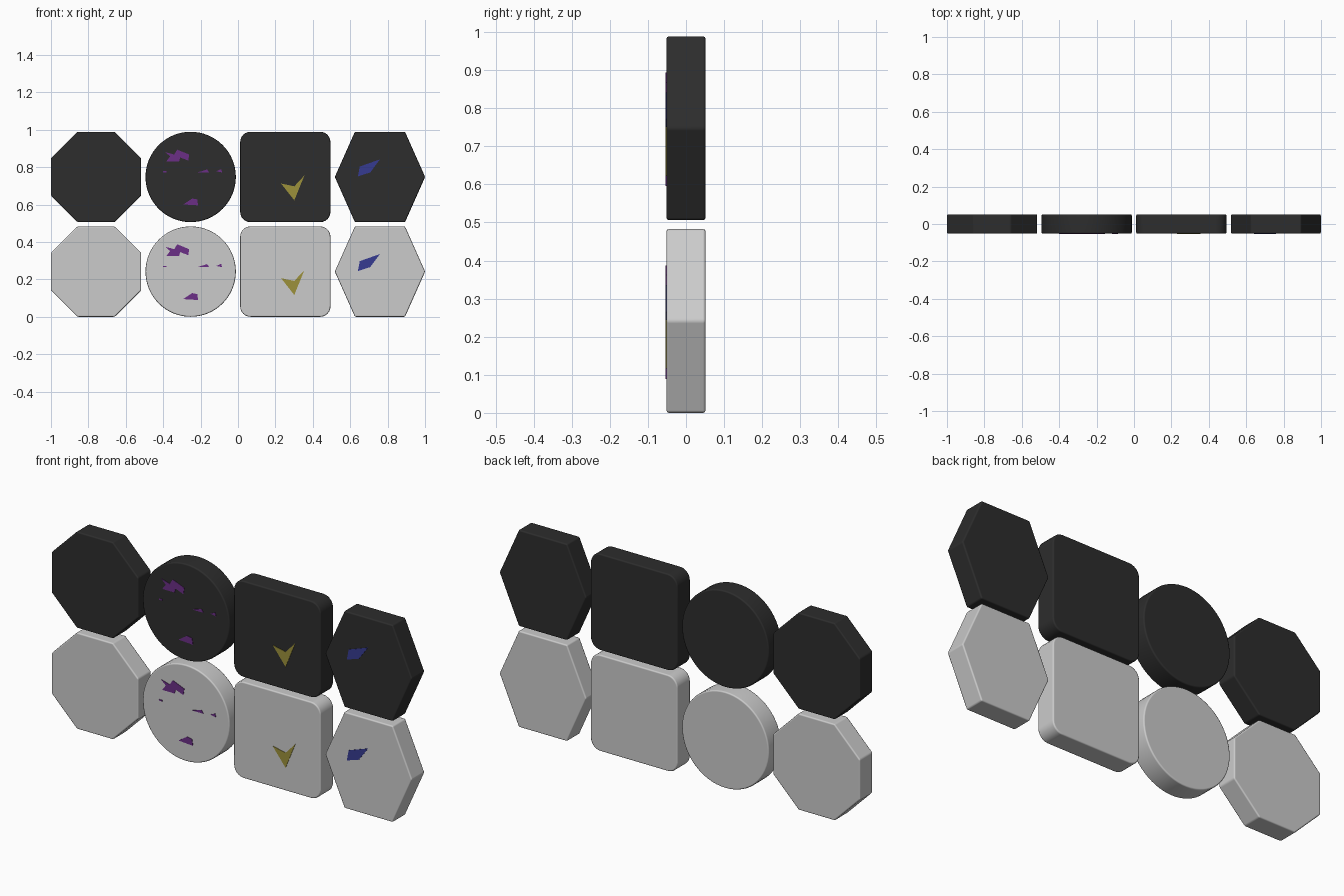
import bpy, bmesh, math

if "Cube" in bpy.data.objects:
    bpy.data.objects.remove(bpy.data.objects["Cube"])

R = 0.2415        # tile half size
T = 0.0515        # tile half thickness
PITCH = 0.506


def material(name, rgb):
    m = bpy.data.materials.new(name)
    m.diffuse_color = (*rgb, 1)
    m.use_nodes = True
    m.node_tree.nodes["Principled BSDF"].inputs["Base Color"].default_value = m.diffuse_color
    return m


def prism(name, pts, y0, y1, loc, mat=None):
    """Extrude an x-z outline from y0 (front) to y1 (back)."""
    bm = bmesh.new()
    face = bm.faces.new([bm.verts.new((x, y0, z)) for x, z in pts])
    ext = bmesh.ops.extrude_face_region(bm, geom=[face])
    bmesh.ops.translate(bm, vec=(0, y1 - y0, 0),
                        verts=[v for v in ext["geom"] if isinstance(v, bmesh.types.BMVert)])
    bmesh.ops.recalc_face_normals(bm, faces=bm.faces)
    me = bpy.data.meshes.new(name)
    bm.to_mesh(me)
    bm.free()
    ob = bpy.data.objects.new(name, me)
    ob.location = loc
    bpy.context.collection.objects.link(ob)
    if mat:
        me.materials.append(mat)
    return ob


def ring(n, r, start=0.0):
    return [(r * math.cos(start + i * math.tau / n), r * math.sin(start + i * math.tau / n))
            for i in range(n)]


def rounded_square(r, c, seg=6):
    pts = []
    for k, (sx, sz) in enumerate([(1, 1), (-1, 1), (-1, -1), (1, -1)]):
        for i in range(seg + 1):
            a = (k + i / seg) * math.pi / 2
            pts.append((sx * (r - c) + c * math.cos(a), sz * (r - c) + c * math.sin(a)))
    return pts


# tile outlines
octagon = ring(8, R / math.cos(math.pi / 8), math.pi / 8)
disc = ring(64, R)
square = rounded_square(R, 0.055)
hexagon = [(R, 0), (0.134, R), (-0.134, R), (-R, 0), (-0.134, -R), (0.134, -R)]

# inlay fragments, relative to their tile centre
purple = [
    [(-.136, .133), (-.088, .12), (-.072, .146), (-.008, .12), (-.013, .088),
     (-.056, .104), (-.062, .083), (-.13, .083), (-.11, .11)],
    [(.035, .024), (.088, .04), (.099, .024)],
    [(.136, .03), (.163, .042), (.168, .024)],
    [(-.04, -.147), (.008, -.115), (.035, -.12), (.04, -.152)],
    [(-.147, .031), (-.147, .024), (-.13, .024), (-.13, .031)]]
yellow = [[(-.023, -.035), (.048, -.05), (.102, .008), (.048, -.125)]]
blue = [[(-.118, .003), (-.108, .056), (0, .094), (-.052, .024)]]

dark = material("dark", (0.026, 0.026, 0.026))
m_purple = material("purple", (0.147, 0.028, 0.238))
m_yellow = material("yellow", (0.333, 0.283, 0.044))
m_blue = material("blue", (0.037, 0.044, 0.283))

columns = [("octagon", octagon, [], None), ("disc", disc, purple, m_purple),
           ("square", square, yellow, m_yellow), ("hexagon", hexagon, blue, m_blue)]

for row, mat in (("lower", None), ("upper", dark)):
    z = R + (PITCH if row == "upper" else 0)
    for i, (name, outline, marks, mark_mat) in enumerate(columns):
        loc = ((i - 1.5) * PITCH, 0, z)
        # tile body with softened edges and flat-looking broad faces
        tile = prism(f"{row}_{name}_tile", outline, -T, T, loc, mat)
        bpy.ops.object.select_all(action="DESELECT")
        tile.select_set(True)
        bpy.context.view_layer.objects.active = tile
        bev = tile.modifiers.new("soft_edges", "BEVEL")
        bev.width, bev.segments = 0.007, 2
        bev.limit_method, bev.angle_limit = "ANGLE", math.radians(30)
        bpy.ops.object.modifier_apply(modifier=bev.name)
        bpy.ops.object.shade_smooth()
        wn = tile.modifiers.new("flat_faces", "WEIGHTED_NORMAL")
        wn.weight = 100
        bpy.ops.object.modifier_apply(modifier=wn.name)
        # coloured inlay pieces on the front face
        for k, pts in enumerate(marks):
            prism(f"{row}_{name}_inlay_{k + 1}", pts, -T - 0.002, -T + 0.003, loc, mark_mat)
